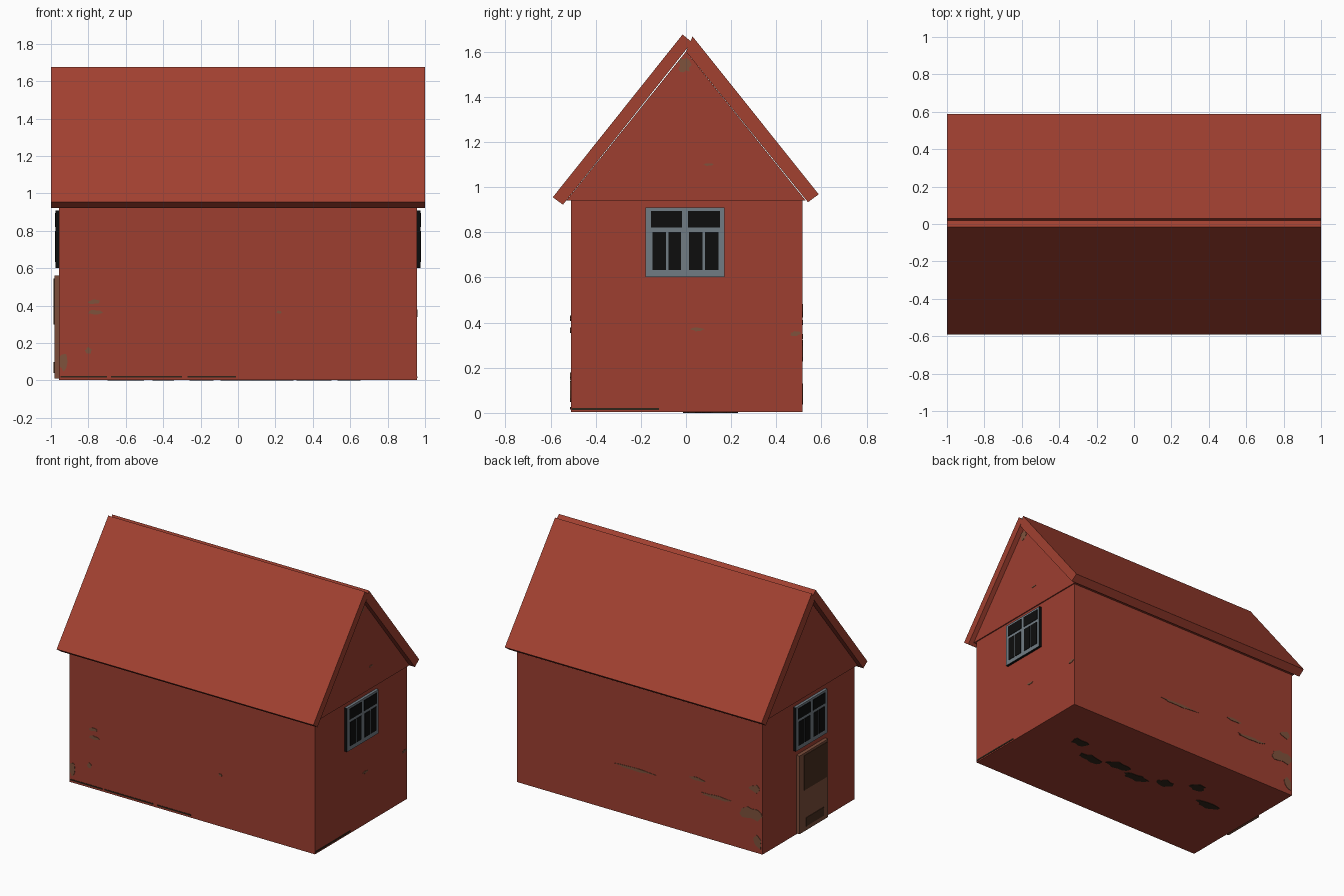
import bpy, bmesh, math, random
from mathutils import Vector

random.seed(4)
cube = bpy.data.objects.get("Cube")
if cube:
    bpy.data.objects.remove(cube, do_unlink=True)


def material(name, rgb):
    m = bpy.data.materials.new(name)
    m.use_nodes = True
    m.diffuse_color = (*rgb, 1)
    bsdf = m.node_tree.nodes["Principled BSDF"]
    bsdf.inputs["Base Color"].default_value = (*rgb, 1)
    bsdf.inputs["Roughness"].default_value = 0.9
    return m


red = material("barn red", (0.34, 0.049, 0.030))
roof_red = material("roof red", (0.36, 0.052, 0.030))
grey = material("window grey", (0.165, 0.20, 0.23))
black = material("glass black", (0.004, 0.004, 0.004))
brown = material("door brown", (0.20, 0.075, 0.043))
dark = material("dark wood", (0.065, 0.028, 0.013))
worn = material("worn paint", (0.21, 0.085, 0.045))
grime = material("grime", (0.03, 0.018, 0.010))


def finish(name, bm, *mats):
    bmesh.ops.recalc_face_normals(bm, faces=bm.faces)
    mesh = bpy.data.meshes.new(name)
    bm.to_mesh(mesh)
    bm.free()
    for m in mats:
        mesh.materials.append(m)
    ob = bpy.data.objects.new(name, mesh)
    bpy.context.collection.objects.link(ob)
    return ob


def solid(name, points, depth, *mats):
    """Extrude a flat outline along the vector depth."""
    bm = bmesh.new()
    face = bm.faces.new([bm.verts.new(p) for p in points])
    out = bmesh.ops.extrude_face_region(bm, geom=[face], use_keep_orig=True)
    bmesh.ops.translate(bm, vec=depth,
                        verts=[g for g in out["geom"] if isinstance(g, bmesh.types.BMVert)])
    return finish(name, bm, *mats)


def prism(name, profile, half, *mats):
    """Extrude a (y, z) profile along x."""
    return solid(name, [(-half, y, z) for y, z in profile], Vector((2 * half, 0, 0)), *mats)


def end_plate(name, side, y0, y1, z0, z1, x0, x1, *mats):
    """Box on an end wall, from x0 out to x1."""
    pts = [(side * x0, y, z) for y, z in ((y0, z0), (y1, z0), (y1, z1), (y0, z1))]
    return solid(name, pts, Vector((side * (x1 - x0), 0, 0)), *mats)


# Walls and gable
B = 0.003
prism("walls", [(-0.51, B), (0.515, B), (0.515, 0.94), (-0.51, 0.94)], 0.957, red)
prism("gable", [(-0.53, 0.94), (0.53, 0.94), (0, 1.6)], 0.965, red)

# Roof slabs, meeting unevenly along the ridge
prism("front_roof", [(-0.59, 0.955), (-0.015, 1.676), (0.026, 1.641), (-0.545, 0.922)],
      1.0, roof_red)
prism("back_roof", [(0.588, 0.968), (0.029, 1.667), (0, 1.6), (0.54, 0.933)], 1.0, roof_red)

# Windows at both ends, with dark edges and glass panes
for side, label in ((1, "left"), (-1, "right")):
    frame = end_plate(label + "_window_frame", side, -0.18, 0.17, 0.602, 0.91,
                      0.95, 0.976, grey, black)
    for p in frame.data.polygons:
        p.material_index = int(abs(p.normal.y) > 0.5 or p.normal.z < -0.5)
    for row, (z0, z1, spans) in enumerate((
            (0.82, 0.895, ((-0.155, -0.018), (0.008, 0.15))),
            (0.632, 0.80, ((-0.148, -0.088), (-0.078, -0.022),
                           (0.014, 0.074), (0.084, 0.144))))):
        for i, (y0, y1) in enumerate(spans):
            end_plate(f"{label}_window_pane_{row}_{i}", side, y0, y1, z0, z1,
                      0.972, 0.979, black)

# Door on the right end, with darker wood above and at the foot
end_plate("door", -1, -0.18, 0.14, 0.01, 0.56, 0.95, 0.982, brown)
end_plate("door_upper_panel", -1, -0.16, 0.09, 0.3, 0.545, 0.98, 0.986, dark)
end_plate("door_foot_panel", -1, -0.13, 0.07, 0.04, 0.10, 0.98, 0.986, dark)


# Worn patches with ragged outlines
def patch(name, centre, u, v, normal, mat):
    count, pts = 14, []
    for i in range(count):
        a = 2 * math.pi * i / count
        r = random.uniform(0.65, 1.1)
        pts.append(Vector(centre) + Vector(u) * math.cos(a) * r + Vector(v) * math.sin(a) * r)
    return solid(name, pts, Vector(normal) * 0.003, mat)


def wall_patches(label, y, out, spots):
    for i, (x, z, w, h) in enumerate(spots):
        patch(f"{label}_worn_patch_{i}", (x, y, z), (w, 0, 0), (0, 0, h), (0, out, 0), worn)


wall_patches("front", -0.51, -1, ((-0.93, 0.1, 0.025, 0.06), (-0.77, 0.42, 0.035, 0.012),
             (-0.76, 0.365, 0.045, 0.012), (-0.8, 0.16, 0.02, 0.02), (0.22, 0.365, 0.015, 0.01)))
wall_patches("back", 0.515, 1, ((-0.86, 0.27, 0.09, 0.05), (-0.92, 0.08, 0.035, 0.05),
             (-0.9, 0.45, 0.05, 0.03), (-0.6, 0.31, 0.12, 0.014), (0.03, 0.34, 0.16, 0.012),
             (-0.45, 0.4, 0.06, 0.012)))
for i, (y, z, w, h, x) in enumerate(((-0.005, 1.54, 0.03, 0.035, 0.965),
                                     (0.05, 0.37, 0.03, 0.01, 0.957),
                                     (0.485, 0.35, 0.025, 0.012, 0.957),
                                     (0.1, 1.1, 0.025, 0.006, 0.965))):
    patch(f"left_end_worn_patch_{i}", (x, y, z), (0, w, 0), (0, 0, h), (1, 0, 0), worn)

# Grime along the wall foot and under the floor
for i, (x0, x1) in enumerate(((-0.95, -0.7), (-0.68, -0.3), (-0.27, -0.01))):
    solid(f"front_foot_grime_{i}", [(x0, -0.51, 0.016), (x1, -0.51, 0.016),
          (x1, -0.51, 0.025), (x0, -0.51, 0.025)], Vector((0, -0.003, 0)), grime)
end_plate("left_end_foot_grime", 1, -0.505, -0.12, 0.012, 0.022, 0.957, 0.96, grime)
for i in range(7):
    patch(f"floor_grime_{i}", (0.6 - i * 0.2, random.uniform(-0.05, 0.2), B),
          (random.uniform(0.05, 0.12), 0, 0), (0, 0.04, 0), (0, 0, -1), grime)
